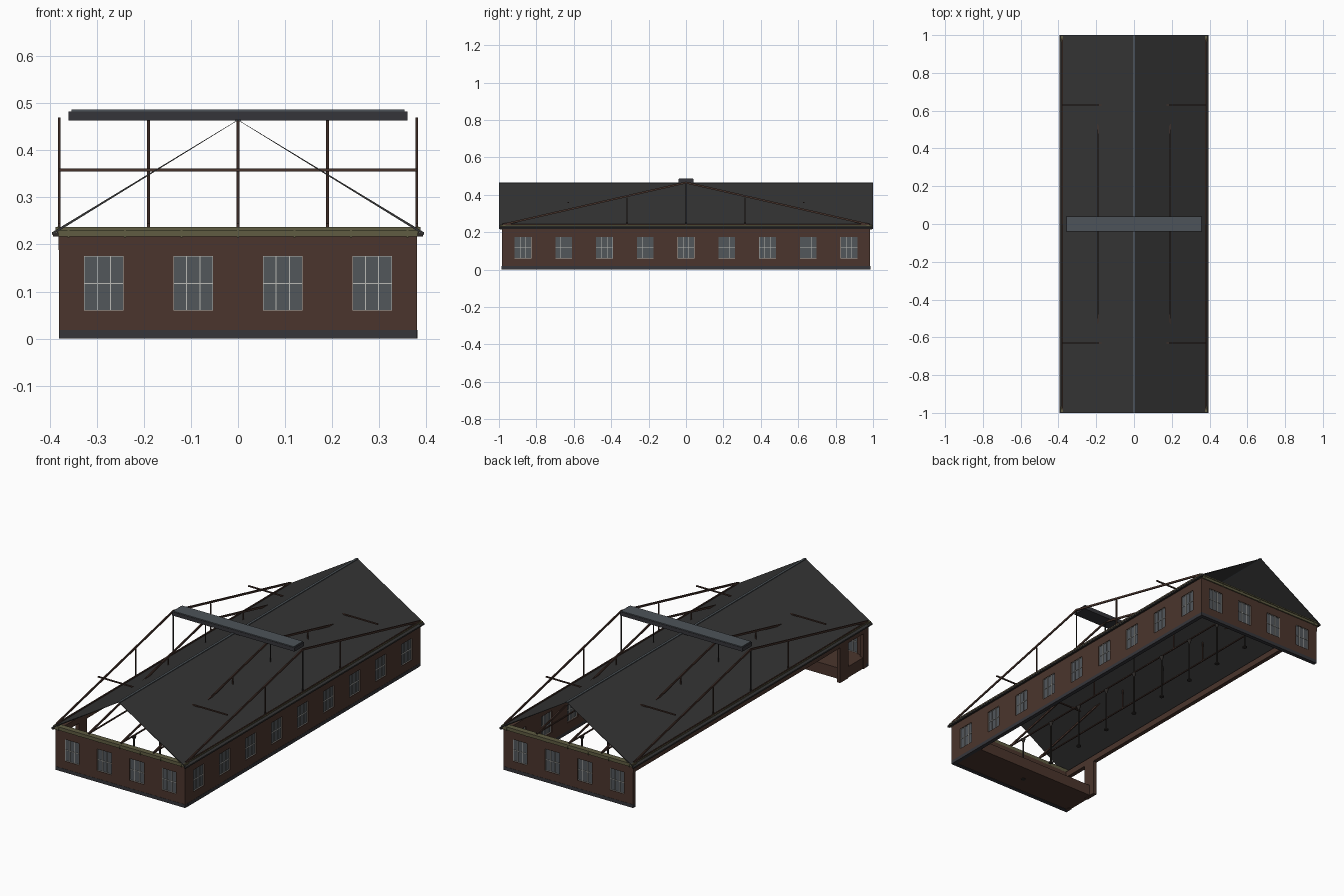
import bpy, bmesh
from mathutils import Vector

cube = bpy.data.objects.get("Cube")
if cube:
    bpy.data.objects.remove(cube, do_unlink=True)


def material(name, r, g, b):
    m = bpy.data.materials.new(name)
    m.use_nodes = True
    m.diffuse_color = (r, g, b, 1)
    bsdf = m.node_tree.nodes["Principled BSDF"]
    bsdf.inputs["Base Color"].default_value = (r, g, b, 1)
    bsdf.inputs["Roughness"].default_value = 0.9
    return m


BRICK = material("brown brick", 0.070, 0.036, 0.026)
WOOD = material("dark timber", 0.060, 0.032, 0.024)
ROOF = material("charcoal roofing", 0.036, 0.036, 0.036)
PLINTH = material("dark grey stone", 0.036, 0.036, 0.042)
GLASS = material("grey glass", 0.085, 0.095, 0.105)
FRAME = material("off white paint", 0.50, 0.50, 0.47)
OLIVE = material("olive trim", 0.115, 0.108, 0.055)
STEEL = material("blue grey metal", 0.075, 0.088, 0.100)
IRON = material("black iron", 0.025, 0.022, 0.020)


class Part:
    """Collects boxes, bars and discs into one object."""

    def __init__(self, name, mat):
        self.name, self.mat, self.bm = name, mat, bmesh.new()

    def box(self, a, b):
        a, b = Vector(a), Vector(b)
        verts = bmesh.ops.create_cube(self.bm, size=1)["verts"]
        for v in verts:
            v.co = Vector((v.co[i] * abs(b[i] - a[i]) + (a[i] + b[i]) / 2
                           for i in range(3)))
        return self

    def bar(self, p, q, w, h):
        p, q = Vector(p), Vector(q)
        d = q - p
        rot = d.to_track_quat('Y', 'Z')
        for v in bmesh.ops.create_cube(self.bm, size=1)["verts"]:
            v.co = rot @ Vector((v.co.x * w, v.co.y * d.length, v.co.z * h)) + (p + q) / 2
        return self

    def cone(self, x, y, z0, z1, r0, r1):
        r = bmesh.ops.create_cone(self.bm, cap_ends=True, segments=10,
                                  radius1=r0, radius2=r1, depth=z1 - z0)
        bmesh.ops.translate(self.bm, verts=r["verts"], vec=(x, y, (z0 + z1) / 2))
        return self

    def done(self):
        me = bpy.data.meshes.new(self.name)
        bmesh.ops.recalc_face_normals(self.bm, faces=self.bm.faces)
        self.bm.to_mesh(me)
        self.bm.free()
        me.materials.append(self.mat)
        ob = bpy.data.objects.new(self.name, me)
        bpy.context.collection.objects.link(ob)
        return ob


HX, HY, T = 0.38, 0.985, 0.02       # outer half sizes and wall thickness
BASE, SILL, HEAD, TOP = 0.018, 0.06, 0.175, 0.22
EAVE, RIDGE = 0.235, 0.465


def windowed_wall(name, place, half, centres, width):
    """place(u, depth, z) maps along-wall, inward depth and height to space."""
    wall = Part(name + "_wall", BRICK)
    glass = Part(name + "_window_glass", GLASS)
    bars = Part(name + "_window_bars", FRAME)

    def block(part, u0, u1, d0, d1, z0, z1):
        part.box(place(u0, d0, z0), place(u1, d1, z1))

    block(wall, -half, half, 0, T, BASE, SILL)
    block(wall, -half, half, 0, T, HEAD, TOP)
    edge = -half
    for c in centres:
        block(wall, edge, c - width / 2, 0, T, SILL, HEAD)
        edge = c + width / 2
        block(glass, c - width / 2, edge, 0.006, 0.010, SILL, HEAD)
        # three panes across, two up, plus the surround
        for i in range(4):
            u = c + width * (i / 3 - 0.5)
            block(bars, u - 0.001, u + 0.001, 0.003, 0.013, SILL, HEAD)
        for i in range(3):
            z = SILL + (HEAD - SILL) * i / 2
            block(bars, c - width / 2, edge, 0.003, 0.013, z - 0.001, z + 0.001)
    block(wall, edge, half, 0, T, SILL, HEAD)
    for p in (wall, glass, bars):
        p.done()
    plinth = Part(name + "_plinth", PLINTH)
    block(plinth, -half, half, -0.001, T, 0, BASE)
    plinth.done()


# Walls: two gable ends and one long side
ends = [-0.285, -0.095, 0.095, 0.285]
bays = [k * 0.218 for k in range(-4, 5)]
windowed_wall("front", lambda u, d, z: (u, -HY + d, z), HX, ends, 0.084)
windowed_wall("back", lambda u, d, z: (u, HY - d, z), HX, ends, 0.084)
windowed_wall("left", lambda u, d, z: (HX - d, u, z), HY - T, bays, 0.09)

# Open side: top beam, two piers and the raised loading floor
open_side = Part("open_side_beam_and_piers", BRICK)
open_side.box((-HX - 0.002, -HY, 0.188), (-HX + T, HY, TOP))
open_side.box((-HX, -0.82, 0), (-HX + T, -0.75, 0.19))
open_side.box((-HX, -HY + T, 0), (-HX + T, -0.945, 0.19))
open_side.done()
floor = Part("loading_floor", BRICK)
floor.box((-HX + 0.002, -HY + T, 0.002), (HX - T, -0.78, 0.06))
floor.done()

# Olive cornice with brackets over both gable ends
cornice = Part("end_cornices", OLIVE)
for s in (-1, 1):
    cornice.box((-0.385, s * (HY - T), 0.217), (0.385, s * (HY + 0.006), 0.230))
    cornice.box((-0.388, s * (HY - T), 0.230), (0.388, s * (HY + 0.010), 0.237))
    for i in range(-3, 4):
        x = i * 0.12
        cornice.box((x - 0.002, s * HY, 0.215), (x + 0.002, s * (HY + 0.009), 0.232))
cornice.done()

# Thin roof sheets, slightly thicker at the eaves
slope = (RIDGE - EAVE) / HX
eave_x = 0.395
eave_z = RIDGE - slope * eave_x
for side, s in (("left", 1), ("right", -1)):
    sheet = Part(side + "_roof_sheet", ROOF)
    bm = sheet.bm
    rings = [[bm.verts.new((x * s, y, z)) for x, z in
              ((0, RIDGE), (eave_x, eave_z), (eave_x, eave_z - 0.006), (0, RIDGE - 0.001))]
             for y in (-1, 1)]
    for i in range(4):
        j = (i + 1) % 4
        bm.faces.new((rings[0][i], rings[0][j], rings[1][j], rings[1][i]))
    for r in rings:
        bm.faces.new(r)
    sheet.done()

ridge = Part("ridge_cap", STEEL)
ridge.box((-0.006, -1, RIDGE - 0.003), (0.006, 1, RIDGE + 0.001))
ridge.done()

# Eave gutters and their trim line
gutter = Part("eave_gutters", IRON)
trim = Part("eave_trim", OLIVE)
for s in (-1, 1):
    gutter.box((s * 0.382, -1, 0.217), (s * 0.393, 1, 0.225))
    trim.box((s * 0.379, -0.99, 0.230), (s * 0.384, 0.99, 0.238))
gutter.done()
trim.done()

# Five lengthwise trusses
truss = Part("roof_trusses", WOOD)
posts = Part("truss_posts", IRON)
foot = 0.24
for i in range(-2, 3):
    x = i * 0.19
    truss.bar((x, -0.98, foot), (x, 0.98, foot), 0.006, 0.006)
    for s in (-1, 1):
        truss.bar((x, s * 0.98, foot), (x, 0, RIDGE), 0.006, 0.010)
        truss.bar((x, s * 0.315, foot), (x, s * 0.315, 0.385), 0.005, 0.006)
    posts.bar((x, 0, foot), (x, 0, RIDGE), 0.004, 0.004)
truss.done()
posts.done()

# Cross purlins
purlin = Part("cross_purlins", WOOD)
for s in (-1, 1):
    purlin.bar((-HX, s * 0.63, 0.358), (HX, s * 0.63, 0.358), 0.007, 0.006)
purlin.done()

# Long ventilator across the truss peaks
vent = Part("ventilator_body", PLINTH)
vent.box((-0.36, -0.04, 0.463), (0.36, 0.04, 0.483))
vent.done()
lid = Part("ventilator_lid", STEEL)
lid.box((-0.354, -0.038, 0.483), (0.354, 0.038, 0.487))
lid.done()

# Central row of columns with base discs and flared caps
columns = Part("columns", IRON)
for y in bays:
    columns.cone(0, y, 0, 0.006, 0.012, 0.012)
    columns.cone(0, y, 0.006, 0.215, 0.004, 0.004)
    columns.cone(0, y, 0.215, 0.237, 0.004, 0.012)
columns.done()
